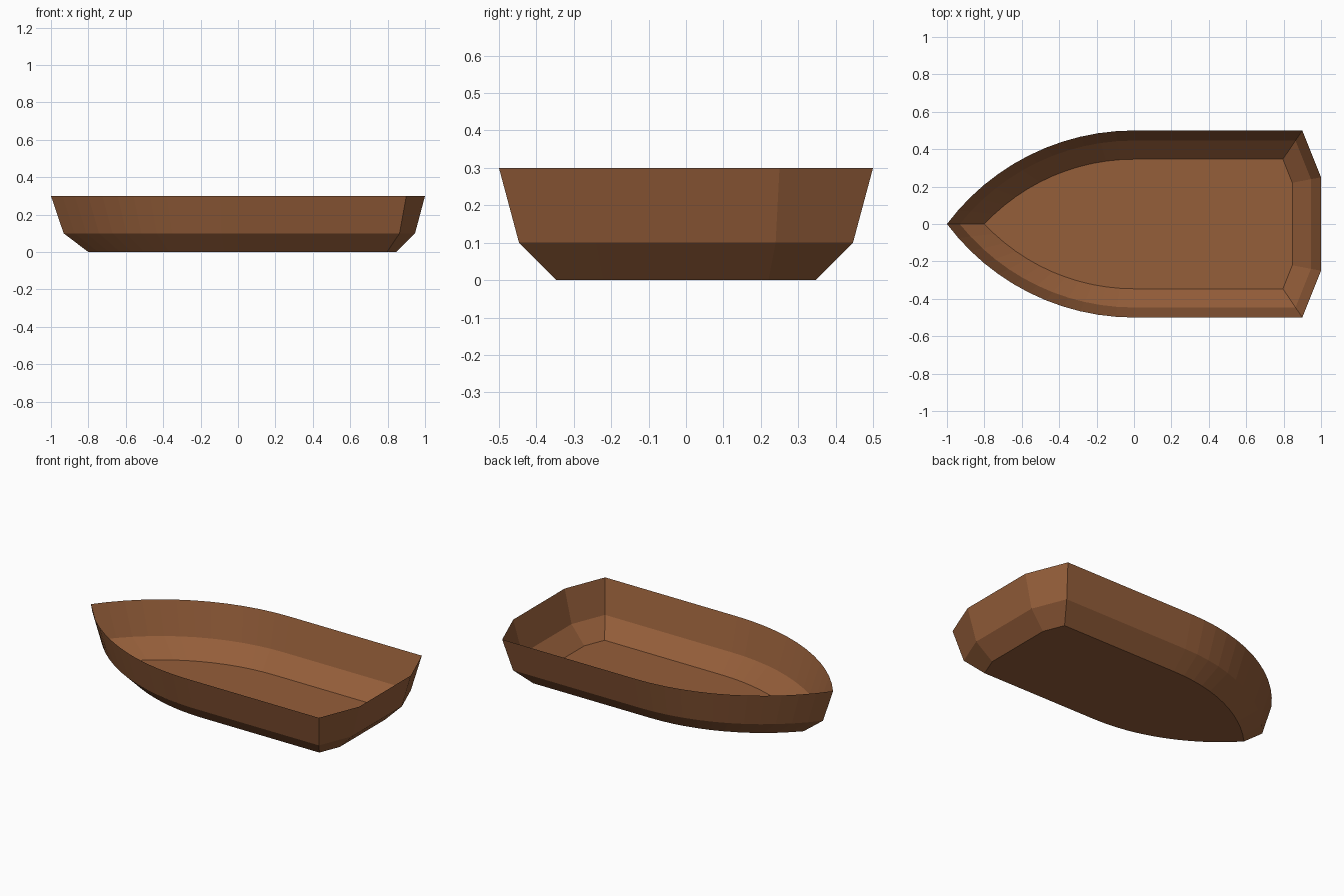
import bpy, bmesh, math

if "Cube" in bpy.data.objects:
    bpy.data.objects.remove(bpy.data.objects["Cube"])

SEGS = 12            # facets on each side of the bow
RADIUS = 1.25        # bow arc, tangent to the straight side at x = 0
CENTRE_Y = -0.75


def half_outline(d):
    """Bow-to-stern outline on the +y side, inset by d."""
    r = RADIUS - d
    bow = math.acos(-CENTRE_Y / r)
    pts = []
    for i in range(SEGS + 1):
        a = bow * (1 - i / SEGS)
        y = 0.0 if i == 0 else CENTRE_Y + r * math.cos(a)
        pts.append((-r * math.sin(a), y))
    # angled stern quarter: line through (0.9, 0.5) and (1, 0.25)
    length = math.hypot(0.25, 0.1)
    nx, ny = 0.25 / length, 0.1 / length
    c = nx * 0.9 + ny * 0.5 - d
    y = 0.5 - d
    pts.append(((c - ny * y) / nx, y))
    x = 1 - d
    pts.append((x, (c - nx * x) / ny))
    return pts


def ring(bm, d, z):
    half = half_outline(d)
    loop = half + [(x, -y) for x, y in reversed(half[1:])]
    return [bm.verts.new((x, y, z)) for x, y in loop]


# Thin open hull: floor, bilge sloping 45 degrees, sides leaning 15 degrees
side = 0.2 * math.tan(math.radians(15))
bm = bmesh.new()
rings = [ring(bm, side + 0.1, 0.0), ring(bm, side, 0.1), ring(bm, 0.0, 0.3)]
bm.faces.new(rings[0])
for low, high in zip(rings, rings[1:]):
    n = len(low)
    for i in range(n):
        j = (i + 1) % n
        bm.faces.new((low[i], high[i], high[j], low[j]))
bmesh.ops.recalc_face_normals(bm, faces=bm.faces)
if min(bm.faces, key=lambda f: f.calc_center_median().z).normal.z > 0:
    bmesh.ops.reverse_faces(bm, faces=bm.faces)

mesh = bpy.data.meshes.new("boat_hull")
bm.to_mesh(mesh)
bm.free()
hull = bpy.data.objects.new("boat_hull", mesh)
bpy.context.collection.objects.link(hull)

wood = bpy.data.materials.new("brown_wood")
wood.diffuse_color = (0.30, 0.112, 0.042, 1)
wood.use_nodes = True
wood.node_tree.nodes["Principled BSDF"].inputs["Base Color"].default_value = wood.diffuse_color
mesh.materials.append(wood)
